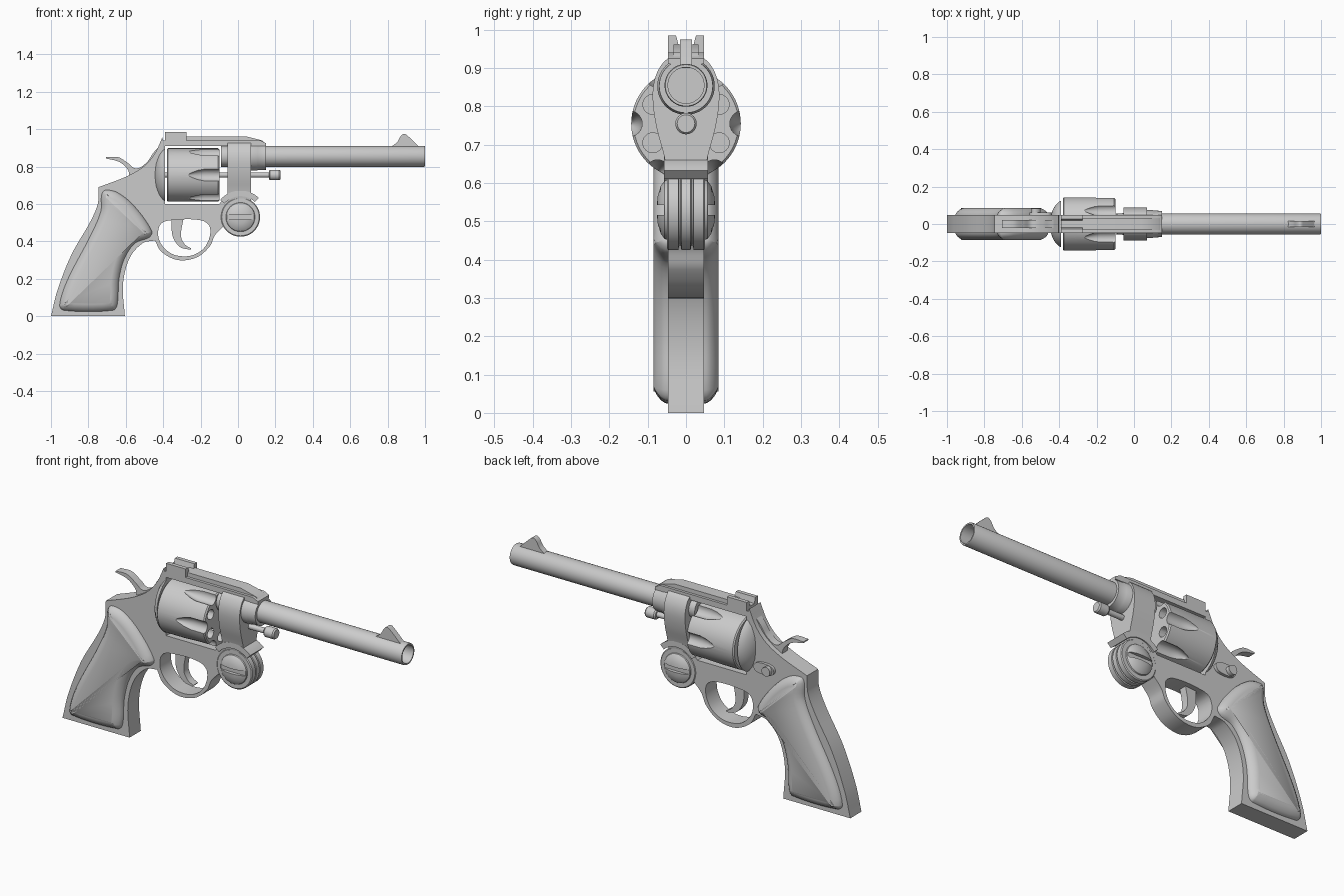
import bpy, bmesh
from math import radians, sin, cos, pi
from mathutils import Matrix, Vector

if "Cube" in bpy.data.objects:
    bpy.data.objects.remove(bpy.data.objects["Cube"])

SIDE = Matrix.Rotation(pi / 2, 4, 'X')                                  # outline in x-z, depth in y
FRONT = Matrix(((0, 0, 1, 0), (1, 0, 0, 0), (0, 1, 0, 0), (0, 0, 0, 1)))  # outline in y-z, depth in x


def smooth(pts, closed=False, n=6):
    """Even-handed spline through the points."""
    p = [Vector(q) for q in pts]
    k = len(p)
    at = (lambda i: p[i % k]) if closed else (lambda i: p[min(max(i, 0), k - 1)])
    out = []
    for i in range(k if closed else k - 1):
        a, b = at(i), at(i + 1)
        d = (b - a).length
        ta = (b - at(i - 1)).normalized() * d
        tb = (at(i + 2) - a).normalized() * d
        for j in range(n):
            t = j / n
            out.append(a * (2*t**3 - 3*t*t + 1) + ta * (t**3 - 2*t*t + t)
                       + b * (3*t*t - 2*t**3) + tb * (t**3 - t*t))
    return out if closed else out + [p[-1]]


def shade(ob, angle=35):
    bpy.ops.object.select_all(action='DESELECT')
    ob.select_set(True)
    bpy.context.view_layer.objects.active = ob
    bpy.ops.object.shade_smooth_by_angle(angle=radians(angle))
    return ob


def add(name, bm, mat=Matrix()):
    bmesh.ops.remove_doubles(bm, verts=bm.verts, dist=1e-5)
    bmesh.ops.recalc_face_normals(bm, faces=bm.faces)
    bm.transform(mat)
    me = bpy.data.meshes.new(name)
    bm.to_mesh(me)
    bm.free()
    ob = bpy.data.objects.new(name, me)
    bpy.context.collection.objects.link(ob)
    return shade(ob)


def prism(name, loops, lo, hi, mat=SIDE):
    """Filled outline (first loop) with holes (other loops), extruded from lo to hi."""
    cu = bpy.data.curves.new(name, 'CURVE')
    cu.dimensions, cu.fill_mode, cu.extrude = '2D', 'BOTH', (hi - lo) / 2
    for loop in loops:
        s = cu.splines.new('POLY')
        s.points.add(len(loop) - 1)
        for pt, q in zip(s.points, loop):
            pt.co = (q[0], q[1], 0, 1)
        s.use_cyclic_u = True
    tmp = bpy.data.objects.new(name, cu)
    bpy.context.collection.objects.link(tmp)
    me = bpy.data.meshes.new_from_object(tmp)
    bm = bmesh.new()
    bm.from_mesh(me)
    bpy.data.objects.remove(tmp)
    mid = (lo + hi) / 2
    shift = Matrix.Translation((0, mid, 0) if mat is SIDE else (mid, 0, 0))
    return add(name, bm, shift @ mat)


def lathe(name, prof, origin, mat=Matrix(), steps=48):
    """Spin (axial, radius) points around the x axis."""
    bm = bmesh.new()
    vs = [bm.verts.new((a, r, 0)) for a, r in prof]
    es = [bm.edges.new(e) for e in zip(vs, vs[1:])]
    bmesh.ops.spin(bm, geom=vs + es, axis=(1, 0, 0), cent=(0, 0, 0),
                   angle=2 * pi, steps=steps, use_duplicate=False)
    return add(name, bm, Matrix.Translation(origin) @ mat)


def cut(ob, cutter):
    m = ob.modifiers.new('cut', 'BOOLEAN')
    m.operation, m.object, m.solver = 'DIFFERENCE', cutter, 'EXACT'
    bpy.context.view_layer.objects.active = ob
    bpy.ops.object.modifier_apply(modifier='cut')
    bpy.data.objects.remove(cutter)


# frame with grip core, cylinder window and trigger guard
outer = (smooth([(-.605, 0), (-.615, .17), (-.58, .31), (-.51, .39), (-.445, .405)])
         + smooth([(-.443, .404), (-.41, .345), (-.32, .30), (-.22, .315), (-.15, .375), (-.125, .43), (-.08, .48)])
         + [(0, .5), (.02, .6), (.05, .66), (-.05, .66), (-.1, .6), (-.39, .6), (-.39, .91),
            (.15, .91), (.15, .925), (.12, .94), (-.4, .94)]
         + smooth([(-.405, .955), (-.445, .87), (-.5, .805), (-.59, .75), (-.745, .69)])
         + smooth([(-.746, .68), (-.75, .60), (-.79, .505), (-.89, .33), (-.965, .14), (-1, 0)]))
hole = smooth([(-.425, .42), (-.415, .49), (-.36, .513), (-.2, .513), (-.15, .475), (-.17, .38),
               (-.24, .327), (-.33, .325), (-.39, .36)], True)
prism('frame', [outer, hole], -.047, .047)

# grip panels, domed by stacking inset rings
outline = smooth([(-.71, .675), (-.64, .66), (-.55, .585), (-.46, .455), (-.475, .42), (-.55, .39),
                  (-.605, .31), (-.635, .2), (-.645, .06), (-.67, .03), (-.93, .03), (-.955, .06),
                  (-.91, .2), (-.79, .43), (-.735, .56), (-.73, .65)], True, 5)
n = len(outline)
inward = []
for i in range(n):
    d = (outline[(i + 1) % n] - outline[i - 1]).normalized()
    inward.append(Vector((d.y, -d.x)))
for side, label in ((-1, 'right'), (1, 'left')):
    bm = bmesh.new()
    prev = None
    for inset, y in ((0, .04), (.002, .054), (.01, .066), (.024, .077), (.042, .085)):
        ring = [bm.verts.new((p.x + q.x * inset, side * y, p.y + q.y * inset))
                for p, q in zip(outline, inward)]
        if prev:
            for i in range(n):
                j = (i + 1) % n
                bm.faces.new((prev[i], prev[j], ring[j], ring[i]))
        prev = ring
    bm.faces.new(prev)
    add('grip_panel_' + label, bm)

# recoil shield behind the cylinder
lathe('recoil_shield', [(-.39, 0), (-.39, .15), (-.402, .143), (-.42, .122), (-.437, .085), (-.447, .04), (-.45, 0)],
      (0, 0, .755), Matrix.Diagonal((1, .83, 1, 1)))

# fluted cylinder with six chambers
drum = lathe('cylinder', [(-.38, 0), (-.38, .137), (-.374, .143), (-.106, .143), (-.10, .137), (-.10, 0)],
             (0, 0, .755), steps=72)
for i in range(6):
    a, b = i * pi / 3, (i + .5) * pi / 3
    cut(drum, lathe('flute_cutter', [(-.275, 0), (-.25, .013), (-.215, .026), (-.18, .033), (-.05, .034), (-.05, 0)],
                    (0, .148 * cos(a), .755 + .148 * sin(a)), steps=24))
    cut(drum, lathe('chamber_cutter', [(-.32, 0), (-.32, .026), (-.05, .026), (-.05, 0)],
                    (0, .1 * cos(b), .755 + .1 * sin(b)), steps=24))
shade(drum)

# ejector rod and its head
lathe('ejector_rod', [(-.42, 0), (-.42, .014), (.165, .014), (.165, .023), (.172, .028), (.22, .028), (.227, .023), (.227, 0)],
      (0, 0, .755), steps=32)

# barrel and collar
lathe('barrel', [(-.09, 0), (-.09, .056), (.995, .056), (1, .054), (1, .047), (.5, .047), (.5, 0)], (0, 0, .855))
lathe('barrel_collar', [(.0, 0), (.0, .075), (.10, .075), (.105, .072), (.15, .07), (.15, 0)], (0, 0, .853))

# barrel yoke block
half = smooth([(.035, .935), (.063, .91), (.082, .87), (.087, .82), (.078, .75), (.057, .67), (.047, .61)])
prism('yoke_block', [[*half, *[(-p[0], p[1]) for p in reversed(half)]]], -.055, .07, FRONT)

# curved hood over the hinge screw
cx, cz = .013, .53
arc = [radians(46 + 94 * i / 16) for i in range(17)]
prism('hinge_hood', [[(cx + .142 * cos(a), cz + .142 * sin(a)) for a in arc]
                     + [(cx + .112 * cos(a), cz + .112 * sin(a)) for a in reversed(arc)]], -.057, .057)

# grooved hinge drum with slotted caps
h = [(-.077, 0), (-.074, .035), (-.066, .062), (-.056, .076), (-.05, .078), (-.05, .1), (-.046, .105),
     (-.02, .105), (-.018, .093), (-.014, .093), (-.012, .105)]
hinge = lathe('hinge_screw', h + [(-a, r) for a, r in reversed(h)], (cx, 0, cz), Matrix.Rotation(pi / 2, 4, 'Z'))
for s in (-1, 1):
    slot = [(cx - .077, cz - .013), (cx + .077, cz - .013), (cx + .077, cz + .013), (cx - .077, cz + .013)]
    cut(hinge, prism('slot_cutter', [slot], *sorted((s * .058, s * .1))))
shade(hinge)

# top rib, rear sight and front sight
prism('top_rib', [[(-.3, .92), (.15, .92), (.13, .94), (.04, .962), (-.3, .962)]], -.033, .033)
prism('rear_sight', [[(-.047, .92), (.047, .92), (.047, .985), (.026, .985), (.018, .955), (-.018, .955),
                      (-.026, .985), (-.047, .985)]], -.39, -.275, FRONT)
prism('front_sight', [smooth([(.81, .9), (.85, .93), (.872, .965), (.89, .975), (.91, .962), (.975, .9)])],
      -.016, .016)

# trigger and hammer
prism('trigger', [smooth([(-.355, .53), (-.35, .43), (-.31, .37), (-.255, .355)])
                  + smooth([(-.25, .362), (-.285, .385), (-.305, .43), (-.29, .53)])], -.02, .02)
prism('hammer', [smooth([(-.705, .85), (-.64, .85), (-.59, .82), (-.545, .79), (-.49, .82), (-.455, .87), (-.42, .91)])
                 + [(-.42, .75), (-.57, .72)]
                 + smooth([(-.58, .75), (-.59, .785), (-.635, .825), (-.705, .843)])], -.021, .021)

# cylinder latch on the left side
prism('latch_base', [smooth([(-.56, .665), (-.54, .69), (-.46, .69), (-.44, .665), (-.46, .64), (-.54, .64)], True)],
      .04, .062)
prism('latch_thumb_piece', [smooth([(-.55, .665), (-.53, .69), (-.5, .665), (-.53, .64)], True)], .04, .082)
